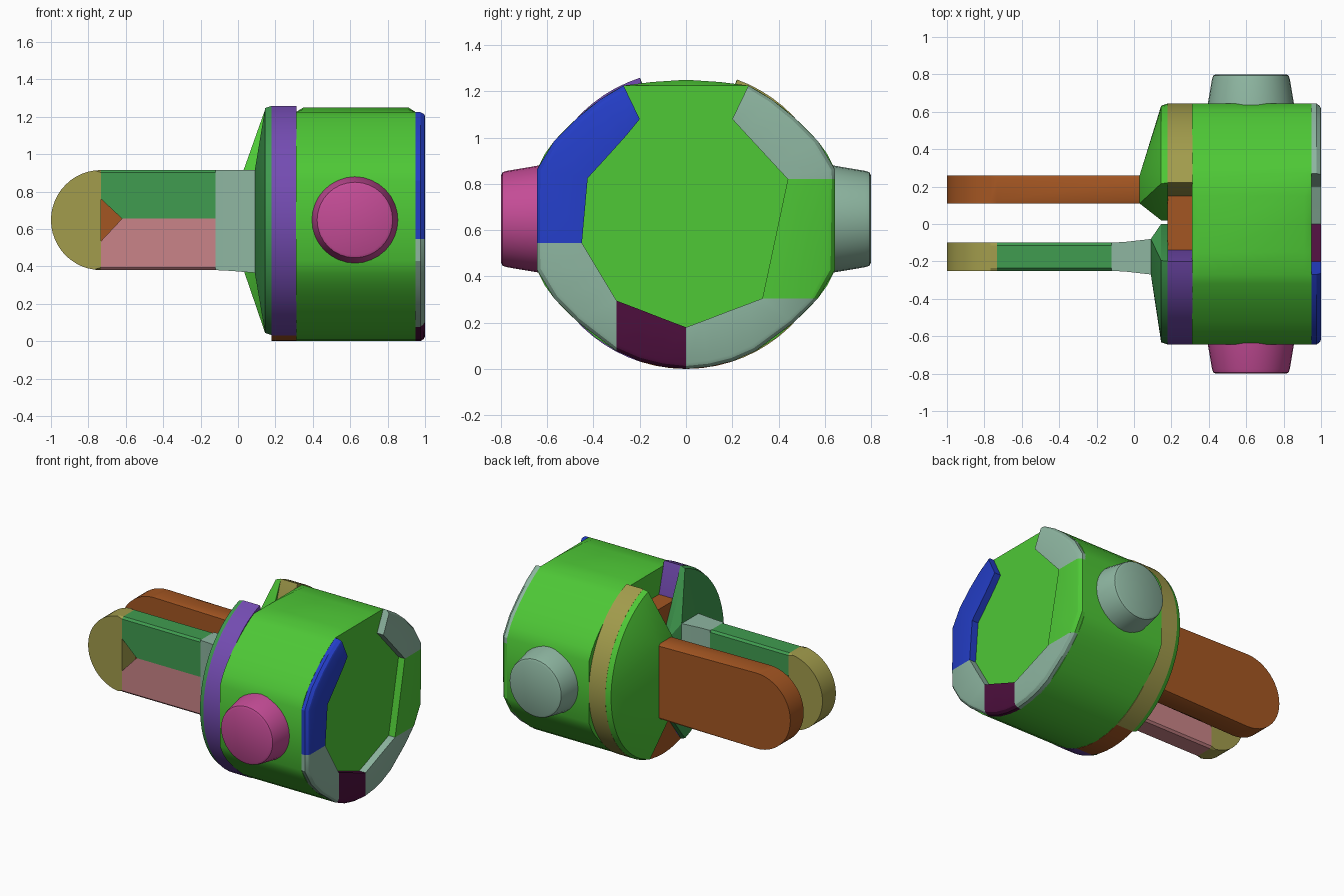
import bpy, bmesh, math

if "Cube" in bpy.data.objects:
    bpy.data.objects.remove(bpy.data.objects["Cube"], do_unlink=True)


def material(name, r, g, b):
    lin = [((c / 255 + 0.055) / 1.055) ** 2.4 for c in (r, g, b)] + [1.0]
    m = bpy.data.materials.new(name)
    m.use_nodes = True
    m.diffuse_color = lin
    m.node_tree.nodes["Principled BSDF"].inputs["Base Color"].default_value = lin
    return m


GREEN = material("bright green", 78, 200, 54)
BLUE = material("blue", 36, 62, 200)
PALE = material("pale grey green", 142, 182, 161)
PLUM = material("dark plum", 78, 15, 62)
MAGENTA = material("magenta", 196, 76, 150)
PURPLE = material("purple", 116, 76, 178)
OLIVE = material("olive", 162, 156, 76)
SEA = material("sea green", 64, 156, 80)
PINK = material("dusty pink", 202, 132, 136)
ORANGE = material("burnt orange", 164, 86, 34)


def finish(name, bm, mat):
    bmesh.ops.recalc_face_normals(bm, faces=bm.faces)
    me = bpy.data.meshes.new(name)
    bm.to_mesh(me)
    bm.free()
    ob = bpy.data.objects.new(name, me)
    bpy.context.collection.objects.link(ob)
    me.materials.append(mat)
    bpy.ops.object.select_all(action='DESELECT')
    ob.select_set(True)
    bpy.context.view_layer.objects.active = ob
    bpy.ops.object.shade_smooth_by_angle(angle=math.radians(28))
    return ob


def loft(name, rings, mat, bevel_if=None):
    """Skin closed rings of equal point count and cap both ends."""
    bm = bmesh.new()
    vs = [[bm.verts.new(p) for p in ring] for ring in rings]
    n = len(rings[0])
    for a, b in zip(vs, vs[1:]):
        for i in range(n):
            j = (i + 1) % n
            bm.faces.new((a[i], a[j], b[j], b[i]))
    bm.faces.new(vs[0])
    bm.faces.new(vs[-1])
    if bevel_if:
        edges = [e for e in bm.edges if bevel_if(*[v.co for v in e.verts])]
        bmesh.ops.bevel(bm, geom=edges, offset=0.014, segments=1, affect='EDGES')
    return finish(name, bm, mat)


def hull(name, points, mat):
    bm = bmesh.new()
    for p in points:
        bm.verts.new(p)
    bmesh.ops.convex_hull(bm, input=bm.verts)
    bmesh.ops.dissolve_limit(bm, angle_limit=0.01, verts=bm.verts, edges=bm.edges)
    return finish(name, bm, mat)


def along_x(x, yz):
    return [(x, y, z) for y, z in yz]


R = ZC = 0.645


def arc(a0, a1, n=28, r=R):
    angs = [math.radians(a0 + (a1 - a0) * i / n) for i in range(n + 1)]
    return [(r * math.cos(a), ZC + r * math.sin(a)) for a in angs]


# Drum body: round section with flat sides and a low crowned top
side = [(0.32, 1.197), (0.37, 1.165), (0.42, 1.128), (0.47, 1.085), (0.52, 1.038),
        (0.57, 0.985), (0.61, 0.93), (0.645, 0.86), (0.645, 0.43), (0.61, 0.36),
        (0.57, 0.305), (0.52, 0.252), (0.47, 0.205), (0.39, 0.135), (0.30, 0.077),
        (0.20, 0.033), (0.10, 0.009)]


def section(crown):
    half = [(0.15, 1.225 + crown * 0.6), (0.27, 1.225)] + side
    return [(0, 1.225 + crown)] + half + [(0, 0.0)] + [(-y, z) for y, z in reversed(half)]


loft("drum_body", [along_x(x, section(c)) for x, c in
                   ((0.31, 0), (0.35, 0.025), (0.91, 0.025), (0.95, 0))], GREEN)


# Raised end rim: segments of a bevelled ring, as (outer, inner) point pairs
def rim(name, pairs, mat):
    rings = []
    for (oy, oz), (iy, iz) in pairs:
        my, mz = oy + (iy - oy) * 0.14, oz + (iz - oz) * 0.14
        rings.append([(0.945, oy, oz), (0.975, oy, oz), (0.994, (oy + my) / 2, (oz + mz) / 2),
                      (1.0, my, mz), (1.0, iy, iz), (0.945, iy, iz)])
    loft(name, rings, mat)


rim("rim_blue", [((-0.27, 1.225), (-0.2, 1.08)), ((-0.37, 1.165), (-0.257, 1.01)),
                 ((-0.47, 1.085), (-0.32, 0.94)), ((-0.57, 0.985), (-0.38, 0.874)),
                 ((-0.645, 0.86), (-0.425, 0.825)), ((-0.645, 0.545), (-0.45, 0.545))], BLUE)
rim("rim_lower_front", [((-0.645, 0.545), (-0.45, 0.545)), ((-0.645, 0.43), (-0.42, 0.495)),
                        ((-0.57, 0.305), (-0.385, 0.436)), ((-0.47, 0.205), (-0.345, 0.37)),
                        ((-0.30, 0.077), (-0.30, 0.295))], PALE)
rim("rim_plum", [((-0.30, 0.077), (-0.30, 0.295)), ((-0.20, 0.033), (-0.20, 0.257)),
                 ((-0.10, 0.009), (-0.10, 0.218)), ((0, 0), (0, 0.18))], PLUM)
rim("rim_lower_back", [((0, 0), (0, 0.18)), ((0.10, 0.009), (0.07, 0.206)),
                       ((0.20, 0.033), (0.13, 0.229)), ((0.30, 0.077), (0.19, 0.252)),
                       ((0.47, 0.205), (0.27, 0.282)), ((0.57, 0.305), (0.33, 0.305))], PALE)
rim("rim_green", [((0.57, 0.305), (0.33, 0.305)), ((0.645, 0.43), (0.357, 0.43)),
                  ((0.645, 0.82), (0.44, 0.82))], GREEN)
rim("rim_upper_back", [((0.645, 0.82), (0.44, 0.82)), ((0.645, 0.86), (0.42, 0.842)),
                       ((0.57, 0.985), (0.38, 0.885)), ((0.47, 1.085), (0.32, 0.95)),
                       ((0.37, 1.165), (0.257, 1.018)), ((0.27, 1.225), (0.2, 1.08))], PALE)

# Band behind the drum: two coloured halves around a notched core
for name, yz, mat in (
        ("band_back", arc(70, -72) + [(0.15, 0.1), (0.15, 1.04)], OLIVE),
        ("band_front", arc(108, 252) + [(-0.14, 0.1), (-0.14, 1.04)], PURPLE),
        ("band_core", arc(-72, -108, 6) + [(-0.14, 0.1), (-0.14, 1.04),
                                           (0.15, 1.04), (0.15, 0.1)], ORANGE)):
    loft(name, [along_x(0.18, yz), along_x(0.312, yz)], mat)


# Tapered half discs leading into the prongs
def half_disc(name, a0, a1, inner_y, tip_x, tip_y, tip_z, mat):
    inner = [(inner_y, 0.82), (inner_y, 0.3)]
    pts = along_x(0.182, arc(a0, a1) + inner) + along_x(0.145, arc(a0, a1, r=0.632) + inner)
    pts += [(tip_x, y, z) for y in tip_y for z in tip_z]
    hull(name, pts, mat)


half_disc("half_disc_back", 70, -72, 0.02, 0.03, (0.11, 0.26), (0.38, 0.915), GREEN)
half_disc("half_disc_front", 108, 252, 0.0, 0.09, (-0.27, -0.08), (0.365, 0.915), SEA)

# Prongs with rounded ends
TOP, BOTTOM, MID = 0.915, 0.38, 0.6475
tip = [(-0.7325 - 0.2675 * math.sin(a), MID - 0.2675 * math.cos(a))
       for a in [math.pi * i / 24 for i in range(25)]]


def prong(name, xz, y0, y1, mat):
    def on_outline(p):
        return abs(p.z - MID) > 0.264 or p.x < -0.74

    def chamfered(a, b):
        return abs(a.y - b.y) < 1e-4 and abs(a.x - b.x) + abs(a.z - b.z) > 1e-4 \
            and on_outline(a) and on_outline(b) and not (a.x > -0.74 and abs(a.x - b.x) < 1e-3)
    loft(name, [[(x, y, z) for x, z in xz] for y in (y0, y1)], mat, chamfered)


prong("prong_back", tip + [(0.04, TOP), (0.04, BOTTOM)], 0.11, 0.26, ORANGE)
FRONT = (-0.25, -0.1)
prong("prong_front_tip", tip, *FRONT, OLIVE)
prong("prong_front_upper", [(-0.7325, TOP), (-0.12, TOP), (-0.12, 0.655), (-0.62, 0.655),
                            (-0.7325, 0.76)], *FRONT, SEA)
prong("prong_front_lower", [(-0.7325, BOTTOM), (-0.12, BOTTOM), (-0.12, 0.655), (-0.62, 0.655),
                            (-0.7325, 0.535)], *FRONT, PINK)
loft("prong_front_root", [[(x, y0, z0), (x, y1, z0), (x, y1, TOP), (x, y0, TOP)]
                          for x, y0, y1, z0 in ((-0.12, -0.25, -0.1, 0.38),
                                                (-0.04, -0.255, -0.095, 0.376),
                                                (0.092, -0.27, -0.08, 0.365))], PALE)

# Side bosses
for name, s, mat in (("boss_back", 1, PALE), ("boss_front", -1, MAGENTA)):
    rings = [[(0.625 + r * math.cos(a), s * y, 0.648 + r * math.sin(a))
              for a in [math.tau * i / 32 for i in range(32)]]
             for y, r in ((0.6, 0.237), (0.645, 0.23), (0.775, 0.208), (0.793, 0.202), (0.8, 0.188))]
    loft(name, rings, mat)
